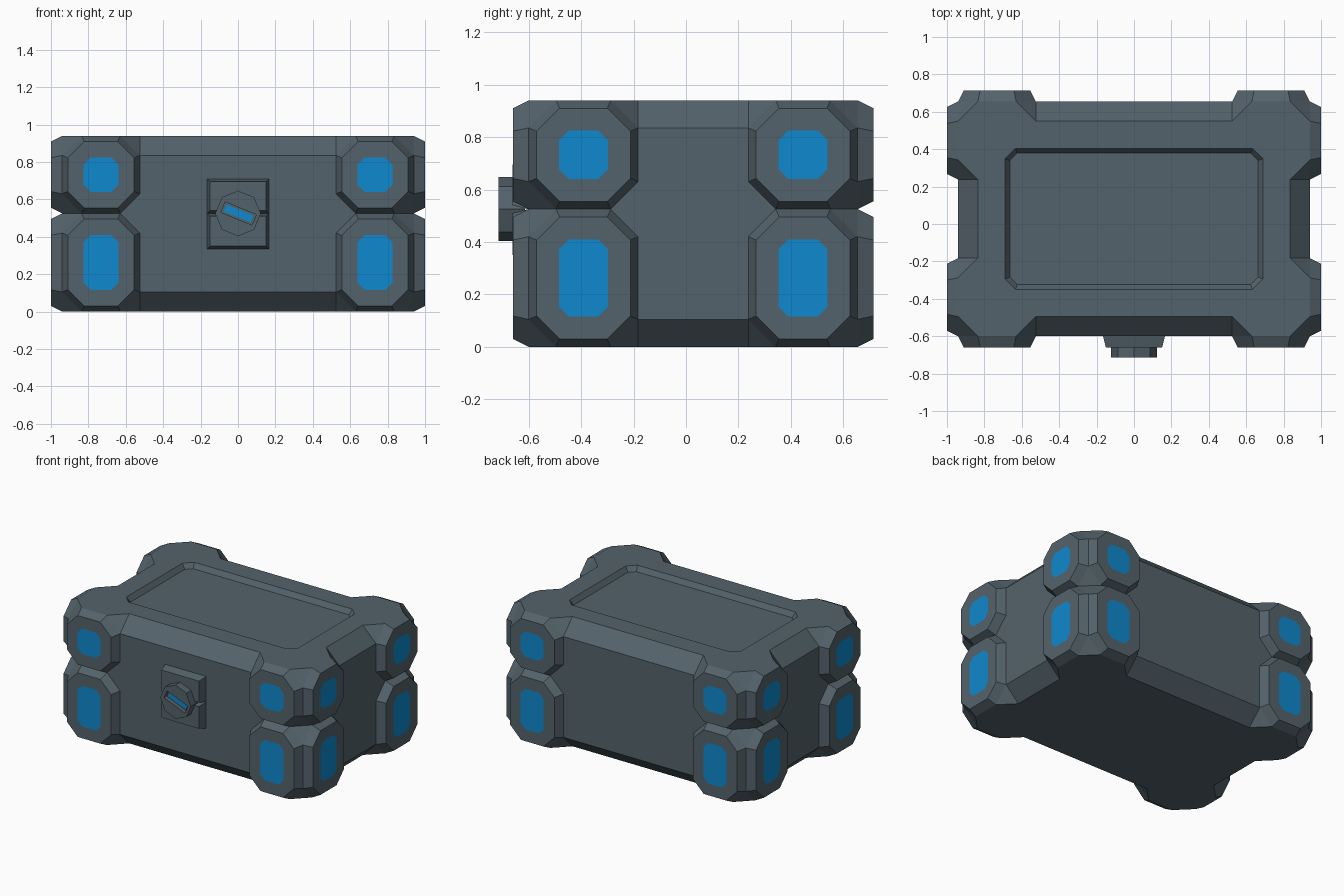
import bpy, bmesh, math
from mathutils import Matrix, Vector

if "Cube" in bpy.data.objects:
    bpy.data.objects.remove(bpy.data.objects["Cube"])

CY = 0.0275            # body centre in y (the knob shifts the overall bounds)
HX, HY, TOP = 0.94, 0.6275, 0.94
CUT = 0.105            # chamfer size
SEAM = 0.525           # height of the lid line


def material(name, rgb):
    m = bpy.data.materials.new(name)
    m.diffuse_color = (*rgb, 1)
    m.use_nodes = True
    m.node_tree.nodes["Principled BSDF"].inputs["Base Color"].default_value = m.diffuse_color
    return m


GREY = material("slate_grey", (0.088, 0.123, 0.145))
BLUE = material("bright_blue", (0.0045, 0.25, 0.61))


def finish(bm, name, mats=(GREY, BLUE)):
    bm.normal_update()
    me = bpy.data.meshes.new(name)
    bm.to_mesh(me)
    bm.free()
    for m in mats:
        me.materials.append(m)
    ob = bpy.data.objects.new(name, me)
    bpy.context.collection.objects.link(ob)
    return ob


def box(lo, hi):
    bm = bmesh.new()
    lo, hi = Vector(lo), Vector(hi)
    size = hi - lo
    bmesh.ops.create_cube(bm, size=1, matrix=Matrix.Translation((lo + hi) / 2)
                          @ Matrix.Diagonal((*size, 1)))
    bm.normal_update()
    return bm


def facing(bm, d):
    d = Vector(d)
    return [f for f in bm.faces if f.normal.dot(d) > 0.99]


def inset(bm, faces, t, depth=0.0):
    bmesh.ops.inset_individual(bm, faces=faces, thickness=t, depth=depth,
                               use_even_offset=True)
    bm.normal_update()


# main body: chamfered box with a recessed panel in the lid
bm = box((-HX, CY - HY, 0), (HX, CY + HY, TOP))
bmesh.ops.bevel(bm, geom=bm.edges[:], offset=CUT, segments=1, profile=0.5,
                affect='EDGES', clamp_overlap=False)
bm.normal_update()
lid = max(facing(bm, (0, 0, 1)), key=lambda f: f.calc_area())
inset(bm, [lid], 0.146)
bmesh.ops.bevel(bm, geom=lid.verts[:], offset=0.055, segments=1, profile=0.5,
                affect='VERTICES', clamp_overlap=False)
bm.normal_update()
lid = min(facing(bm, (0, 0, 1)),
          key=lambda f: (f.calc_center_median().xy - Vector((0, CY))).length)
inset(bm, [lid], 0.025, -0.035)
finish(bm, "case_body")


# corner guards: corner-cut blocks with raised plates and blue pads
def corner_guard(sx, sy, z0, z1, name):
    xs = sorted((sx * 0.525, sx * HX))
    ys = sorted((CY + sy * 0.21, CY + sy * HY))
    bm = box((xs[0], ys[0], z0), (xs[1], ys[1], z1))
    bmesh.ops.bevel(bm, geom=bm.verts[:], offset=CUT, segments=1, profile=0.5,
                    affect='VERTICES', clamp_overlap=False)
    bm.normal_update()
    plates = facing(bm, (sx, 0, 0)) + facing(bm, (0, sy, 0))
    inset(bm, plates, 0.03, 0.06)
    inset(bm, plates, 0.085)
    for f in plates:
        f.material_index = 1
    # drop the hidden inner half so it stays clear of the lid recess
    bmesh.ops.bisect_plane(bm, geom=bm.verts[:] + bm.edges[:] + bm.faces[:],
                           plane_co=(sx * 0.52, CY + sy * 0.52, 0),
                           plane_no=(sx, sy, 0), clear_inner=True)
    finish(bm, name)


for sx, side in ((-1, "left"), (1, "right")):
    for sy, end in ((-1, "front"), (1, "back")):
        corner_guard(sx, sy, 0, SEAM, f"lower_guard_{end}_{side}")
        corner_guard(sx, sy, SEAM, TOP, f"upper_guard_{end}_{side}")

# latch plates above and below the seam
FRONT = CY - HY
for z0, z1, name in ((0.335, SEAM, "latch_lower"), (SEAM, 0.71, "latch_upper")):
    bm = box((-0.165, FRONT - 0.001, z0), (0.165, FRONT + 0.02, z1))
    inset(bm, facing(bm, (0, -1, 0)), 0.015, 0.06)
    finish(bm, name)

# lock knob with a slanted slot
bm = bmesh.new()
bmesh.ops.create_cone(bm, cap_ends=True, segments=8, radius1=0.122, radius2=0.122,
                      depth=0.1, matrix=Matrix.Translation((0, -0.665, SEAM))
                      @ Matrix.Rotation(math.pi / 2, 4, 'X'))
knob = finish(bm, "lock_knob", (GREY,))


def slot_box(name, size, y, mat):
    bm = box([-s / 2 for s in size], [s / 2 for s in size])
    bm.transform(Matrix.Translation((0.003, y, SEAM))
                 @ Matrix.Rotation(math.radians(22), 4, 'Y'))
    return finish(bm, name, (mat,))


cutter = slot_box("slot_cutter", (0.18, 0.06, 0.06), -0.715, GREY)
cutter.hide_render = True
cutter.hide_set(True)
cut = knob.modifiers.new("slot", 'BOOLEAN')
cut.operation = 'DIFFERENCE'
cut.object = cutter
slot_box("slot_inlay", (0.155, 0.008, 0.04), -0.687, BLUE)
